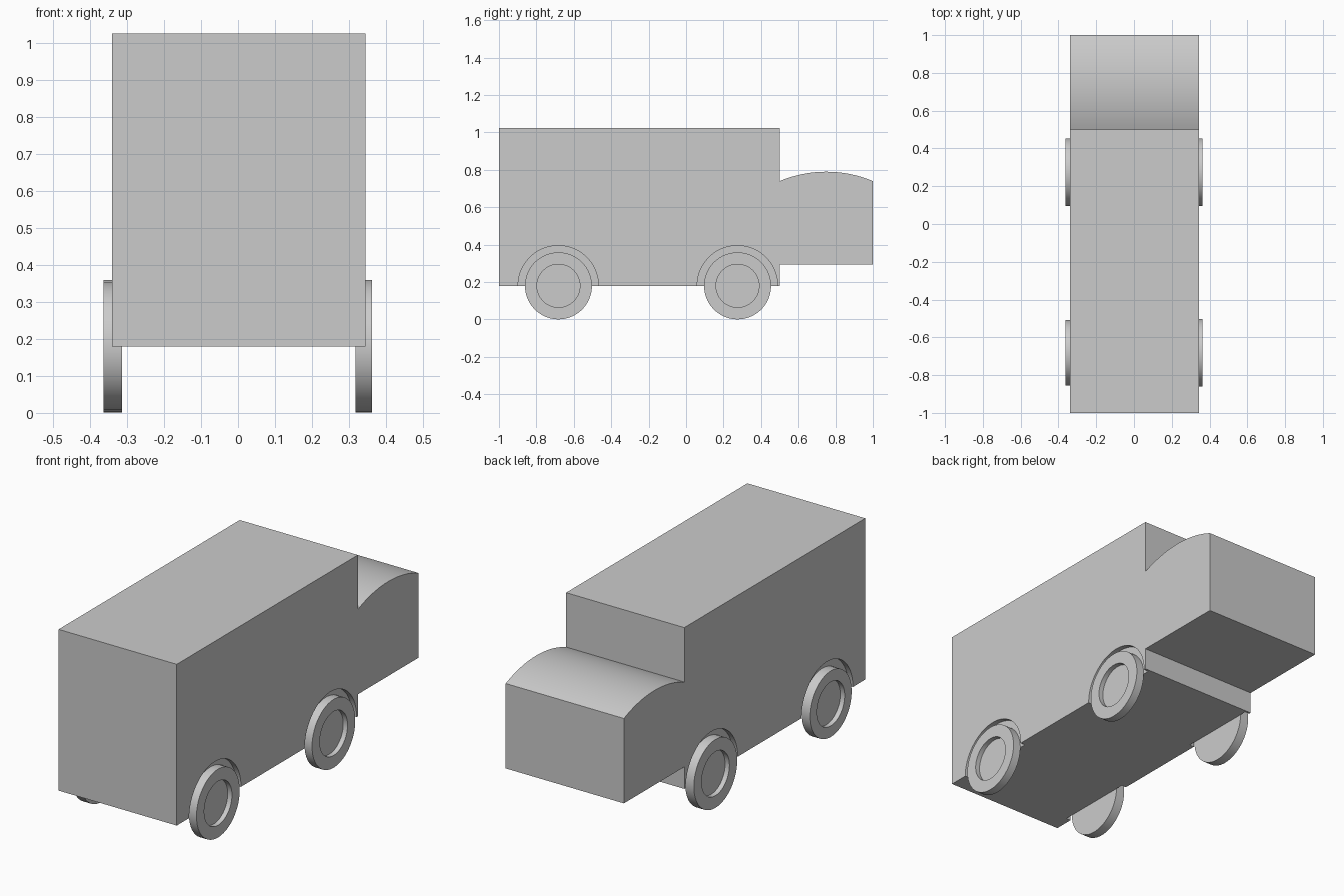
import bpy
import bmesh
import math

cube = bpy.data.objects.get("Cube")
if cube:
    bpy.data.objects.remove(cube, do_unlink=True)

grey = bpy.data.materials.new("light grey")
grey.use_nodes = True
GREY = (0.6, 0.6, 0.6, 1)
grey.diffuse_color = GREY
grey.node_tree.nodes["Principled BSDF"].inputs["Base Color"].default_value = GREY

LEFT, RIGHT = 0.345, -0.34      # body sides
FLOOR = 0.18                    # underside, also the axle height
RECESS = 0.027                  # depth of the wheel arches


def add_object(name, bm):
    bmesh.ops.recalc_face_normals(bm, faces=bm.faces)
    mesh = bpy.data.meshes.new(name)
    bm.to_mesh(mesh)
    bm.free()
    obj = bpy.data.objects.new(name, mesh)
    bpy.context.collection.objects.link(obj)
    mesh.materials.append(grey)
    return obj


def smooth(obj):
    bpy.ops.object.select_all(action="DESELECT")
    obj.select_set(True)
    bpy.context.view_layer.objects.active = obj
    bpy.ops.object.shade_smooth_by_angle(angle=math.radians(30))


def ring(bm, x, y, radius, count=64):
    """Circle of vertices facing along x, centred on the axle."""
    angles = [math.tau * (i + 0.5) / count for i in range(count)]
    return [bm.verts.new((x, y + radius * math.cos(a), FLOOR + radius * math.sin(a)))
            for a in angles]


def lathe(name, y, steps):
    """Closed solid through (x, radius) steps, capped at both ends."""
    bm = bmesh.new()
    rings = [ring(bm, x, y, r) for x, r in steps]
    for a, b in zip(rings, rings[1:]):
        for i in range(len(a)):
            j = (i + 1) % len(a)
            bm.faces.new((a[i], a[j], b[j], b[i]))
    bm.faces.new(rings[0])
    bm.faces.new(rings[-1])
    return add_object(name, bm)


# Body: side profile with an arched bonnet, extruded across the width
half, rise, edge_z, middle = 0.25, 0.05, 0.74, 0.75
radius = (half ** 2 + rise ** 2) / (2 * rise)
sweep = math.asin(half / radius)
profile = [(-1, FLOOR), (0.5, FLOOR), (0.5, 0.295), (1, 0.295)]
for i in range(25):
    a = sweep * (1 - i / 12)
    profile.append((middle + radius * math.sin(a),
                    edge_z + rise - radius * (1 - math.cos(a))))
profile += [(0.5, 1.025), (-1, 1.025)]

bm = bmesh.new()
side = bm.faces.new([bm.verts.new((RIGHT, y, z)) for y, z in profile])
swept = bmesh.ops.extrude_face_region(bm, geom=[side])["geom"]
bmesh.ops.translate(bm, vec=(LEFT - RIGHT, 0, 0),
                    verts=[v for v in swept if isinstance(v, bmesh.types.BMVert)])
body = add_object("van_body", bm)

# Wheels with sunken hubs, each set in a shallow arch cut from the body
for side_name, sign, wall, outer in (("left", 1, LEFT, 0.362),
                                     ("right", -1, RIGHT, -0.363)):
    for end, y in (("rear", -0.682), ("front", 0.275)):
        inner = wall - sign * RECESS
        cutter = lathe(f"{side_name}_{end}_arch_cutter", y - 0.001,
                       [(inner, 0.215), (wall + sign * 0.1, 0.215)])
        cutter.hide_render = True
        cutter.hide_set(True)
        cut = body.modifiers.new("wheel_arch", "BOOLEAN")
        cut.operation = "DIFFERENCE"
        cut.solver = "EXACT"
        cut.object = cutter

        hub = outer - sign * 0.025
        tyre = 0.173 if (side_name, end) == ("right", "rear") else 0.179
        wheel = lathe(f"{side_name}_{end}_wheel", y,
                      [(inner, tyre), (outer, tyre), (outer, 0.115), (hub, 0.115)])
        smooth(wheel)

# Bake the arch cuts, then remove the cutters
bpy.ops.object.select_all(action="DESELECT")
body.select_set(True)
bpy.context.view_layer.objects.active = body
for cut in list(body.modifiers):
    bpy.ops.object.modifier_apply(modifier=cut.name)
for obj in [o for o in bpy.data.objects if o.name.endswith("arch_cutter")]:
    bpy.data.objects.remove(obj, do_unlink=True)
smooth(body)
